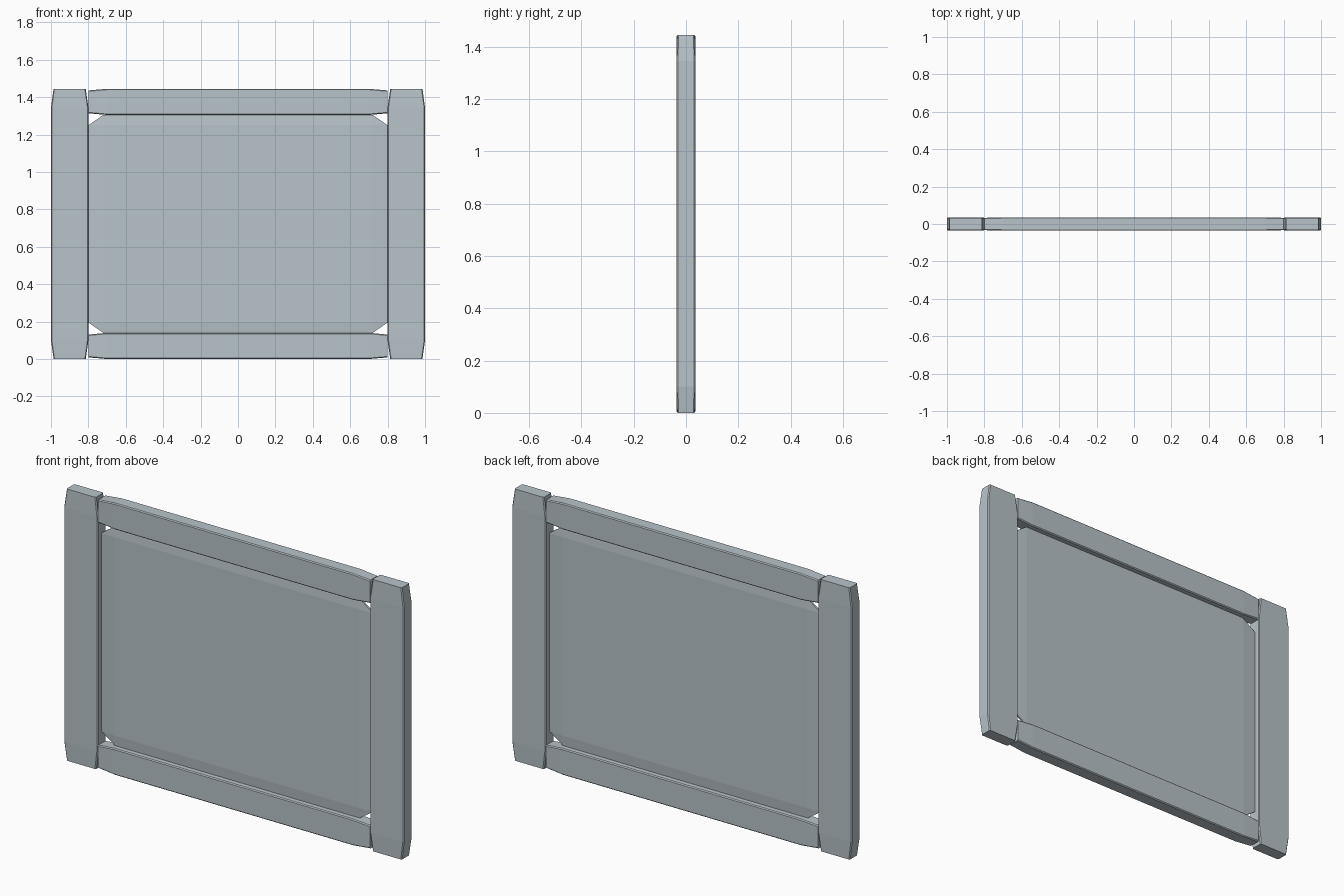
import bpy
import bmesh

cube = bpy.data.objects.get("Cube")
if cube:
    bpy.data.objects.remove(cube, do_unlink=True)

WIDTH, HEIGHT = 2.0, 1.445
POST_W, RAIL_H = 0.2, 0.14
DEPTH, END_DEPTH = 0.036, 0.033   # half depths
TAPER = 0.1                       # length of each tapered end

paint = bpy.data.materials.new("pale_blue_grey")
paint.use_nodes = True
colour = (0.48, 0.55, 0.59, 1)
paint.diffuse_color = colour
shader = paint.node_tree.nodes["Principled BSDF"]
shader.inputs["Base Color"].default_value = colour
shader.inputs["Roughness"].default_value = 0.8


def finish(name, bm):
    bmesh.ops.recalc_face_normals(bm, faces=bm.faces)
    mesh = bpy.data.meshes.new(name)
    bm.to_mesh(mesh)
    bm.free()
    mesh.materials.append(paint)
    obj = bpy.data.objects.new(name, mesh)
    bpy.context.collection.objects.link(obj)
    return obj


def section(half_w, half_d, c=0.005):
    """Rectangle with chamfered corners."""
    w, d = half_w - c, half_d - c
    return [(half_w, -d), (half_w, d), (w, half_d), (-w, half_d),
            (-half_w, d), (-half_w, -d), (-w, -half_d), (w, -half_d)]


def beam(name, length, half_w, end_half_w, place):
    """Chamfered bar narrowing at both ends; place maps (along, across, depth) to xyz."""
    bm = bmesh.new()
    half = length / 2
    rings = []
    for t in (-half, TAPER - half, half - TAPER, half):
        outline = section(end_half_w, END_DEPTH) if abs(t) == half else section(half_w, DEPTH)
        rings.append([bm.verts.new(place(t, w, d)) for w, d in outline])
    for a, b in zip(rings, rings[1:]):
        for i in range(len(a)):
            j = (i + 1) % len(a)
            bm.faces.new((a[i], a[j], b[j], b[i]))
    bm.faces.new(rings[0])
    bm.faces.new(rings[-1])
    return finish(name, bm)


# Upright posts
for side, name in ((1, "left_post"), (-1, "right_post")):
    cx = side * (WIDTH - POST_W) / 2
    beam(name, HEIGHT, POST_W / 2, 0.086,
         lambda t, w, d: (cx + w, d, HEIGHT / 2 + t))

# Horizontal rails between the posts
for name, cz in (("bottom_rail", RAIL_H / 2), ("top_rail", HEIGHT - RAIL_H / 2)):
    beam(name, WIDTH - 2 * POST_W, RAIL_H / 2, 0.061,
         lambda t, w, d: (t, d, cz + w))

# Thin centre panel with clipped corners and a slightly raised middle
bm = bmesh.new()
px, pz = WIDTH / 2 - POST_W, HEIGHT / 2 - RAIL_H
ix, iz = px - 0.08, pz - 0.055
for sx in (-1, 1):
    for sz in (-1, 1):
        for sy in (-1, 1):
            for x, z, y in ((px, iz, 0.005), (ix, pz, 0.005), (ix, iz, 0.01)):
                bm.verts.new((sx * x, sy * y, HEIGHT / 2 + sz * z))
bmesh.ops.convex_hull(bm, input=bm.verts)
bmesh.ops.dissolve_limit(bm, angle_limit=0.01, verts=bm.verts, edges=bm.edges)
finish("centre_panel", bm)
